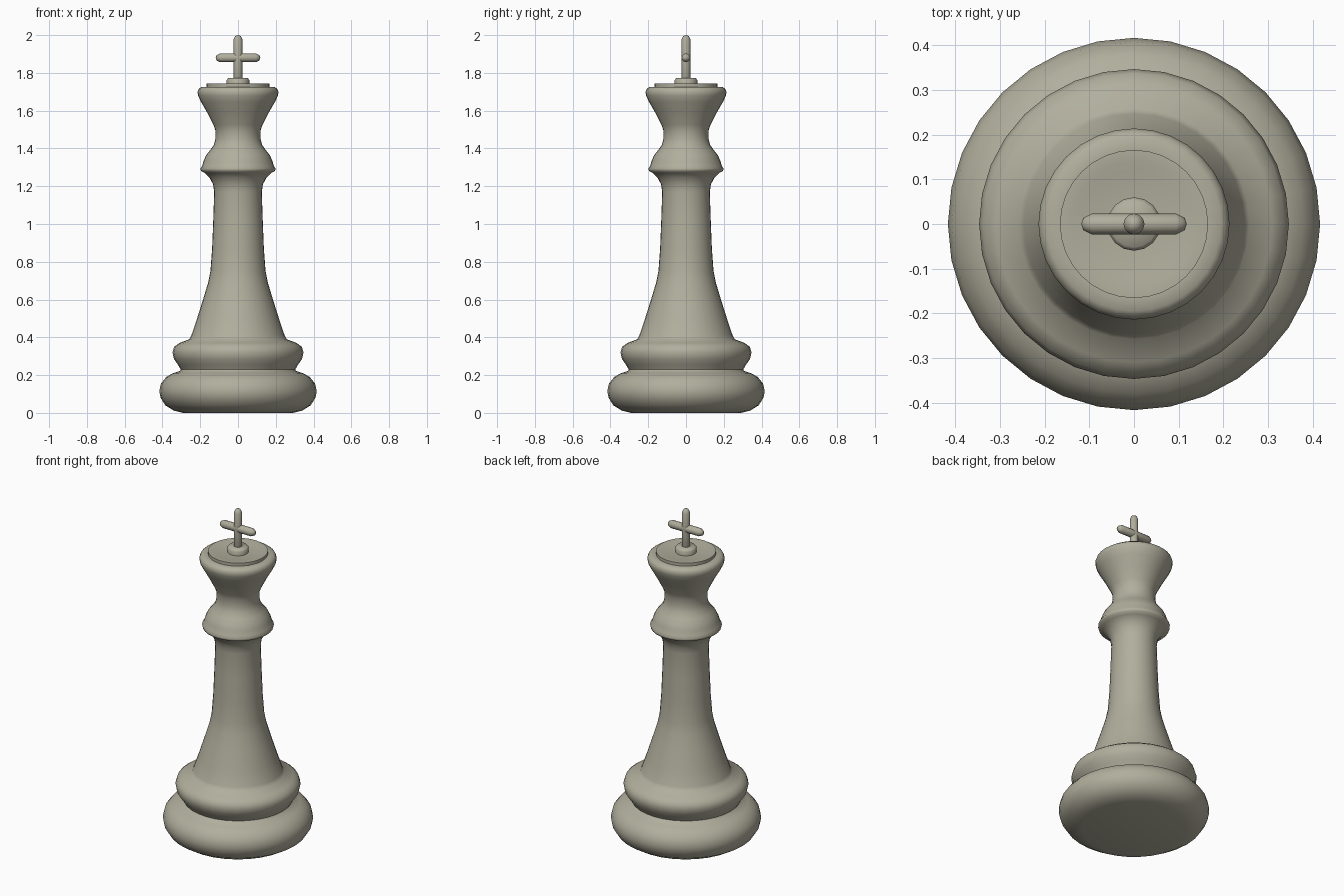
import bpy, bmesh, math
from mathutils import Matrix

if "Cube" in bpy.data.objects:
    bpy.data.objects.remove(bpy.data.objects["Cube"])

# Warm olive grey for the whole piece
stone = bpy.data.materials.new("olive_grey")
stone.diffuse_color = (.44, .425, .335, 1)
stone.use_nodes = True
stone.node_tree.nodes["Principled BSDF"].inputs["Base Color"].default_value = stone.diffuse_color


def lathe(name, profile, sides, matrix=None, angle=60):
    """Spin an (r, z) profile about z; points with r = 0 become poles."""
    bm = bmesh.new()
    rings = []
    for r, z in profile:
        if r == 0:
            rings.append([bm.verts.new((0, 0, z))])
        else:
            rings.append([bm.verts.new((r * math.cos(2 * math.pi * i / sides),
                                        r * math.sin(2 * math.pi * i / sides), z))
                          for i in range(sides)])
    for a, b in zip(rings, rings[1:]):
        for i in range(sides):
            j = (i + 1) % sides
            if len(a) == 1:
                bm.faces.new((a[0], b[j], b[i]))
            elif len(b) == 1:
                bm.faces.new((a[i], a[j], b[0]))
            else:
                bm.faces.new((a[i], a[j], b[j], b[i]))
    if matrix:
        bm.transform(matrix)
    bmesh.ops.recalc_face_normals(bm, faces=bm.faces)
    mesh = bpy.data.meshes.new(name)
    bm.to_mesh(mesh)
    bm.free()
    mesh.materials.append(stone)
    obj = bpy.data.objects.new(name, mesh)
    bpy.context.collection.objects.link(obj)
    bpy.ops.object.select_all(action='DESELECT')
    obj.select_set(True)
    bpy.context.view_layer.objects.active = obj
    bpy.ops.object.shade_smooth_by_angle(angle=math.radians(angle))
    return obj


def rod(name, radius, low, high, matrix=None):
    """Thin bar with rounded ends."""
    k = radius
    return lathe(name, [(0, low), (k * .6, low + k * .2), (k, low + k),
                        (k, high - k), (k * .6, high - k * .2), (0, high)], 12, matrix)


# Turned body: base, collar, shaft, neck ring and flared head in one silhouette
body = [
    # rounded base
    (0, 0), (.29, 0), (.34, .012), (.385, .04), (.41, .08), (.417, .115),
    (.408, .155), (.38, .19), (.345, .21), (.308, .222), (.303, .23),
    # lower ring
    (.318, .255), (.339, .285), (.347, .32), (.338, .35), (.31, .37), (.258, .39),
    # tapering shaft
    (.247, .41), (.22, .49), (.185, .60), (.158, .69), (.146, .75), (.137, .87),
    (.131, 1.02), (.126, 1.17), (.132, 1.21), (.15, 1.245), (.175, 1.27),
    # neck ring
    (.196, 1.28), (.199, 1.293), (.19, 1.307), (.182, 1.335), (.168, 1.365),
    (.148, 1.39), (.127, 1.42), (.12, 1.45),
    # flared head
    (.119, 1.495), (.13, 1.525), (.163, 1.59), (.195, 1.645), (.212, 1.68),
    (.214, 1.70), (.208, 1.715), (.195, 1.725), (.166, 1.725),
    # crown plate with stepped top
    (.166, 1.743), (.14, 1.743), (.12, 1.738), (0, 1.738),
]
lathe("turned_body", body, 32)

# Small seat beneath the cross
lathe("cross_seat", [(0, 1.73), (.06, 1.73), (.06, 1.762), (.052, 1.772),
                     (0, 1.774)], 16)

# Cross on top
rod("cross_post", .0235, 1.74, 2.0)
rod("cross_bar", .0235, -.118, .118,
    Matrix.Translation((0, 0, 1.88)) @ Matrix.Rotation(math.pi / 2, 4, 'Y'))
